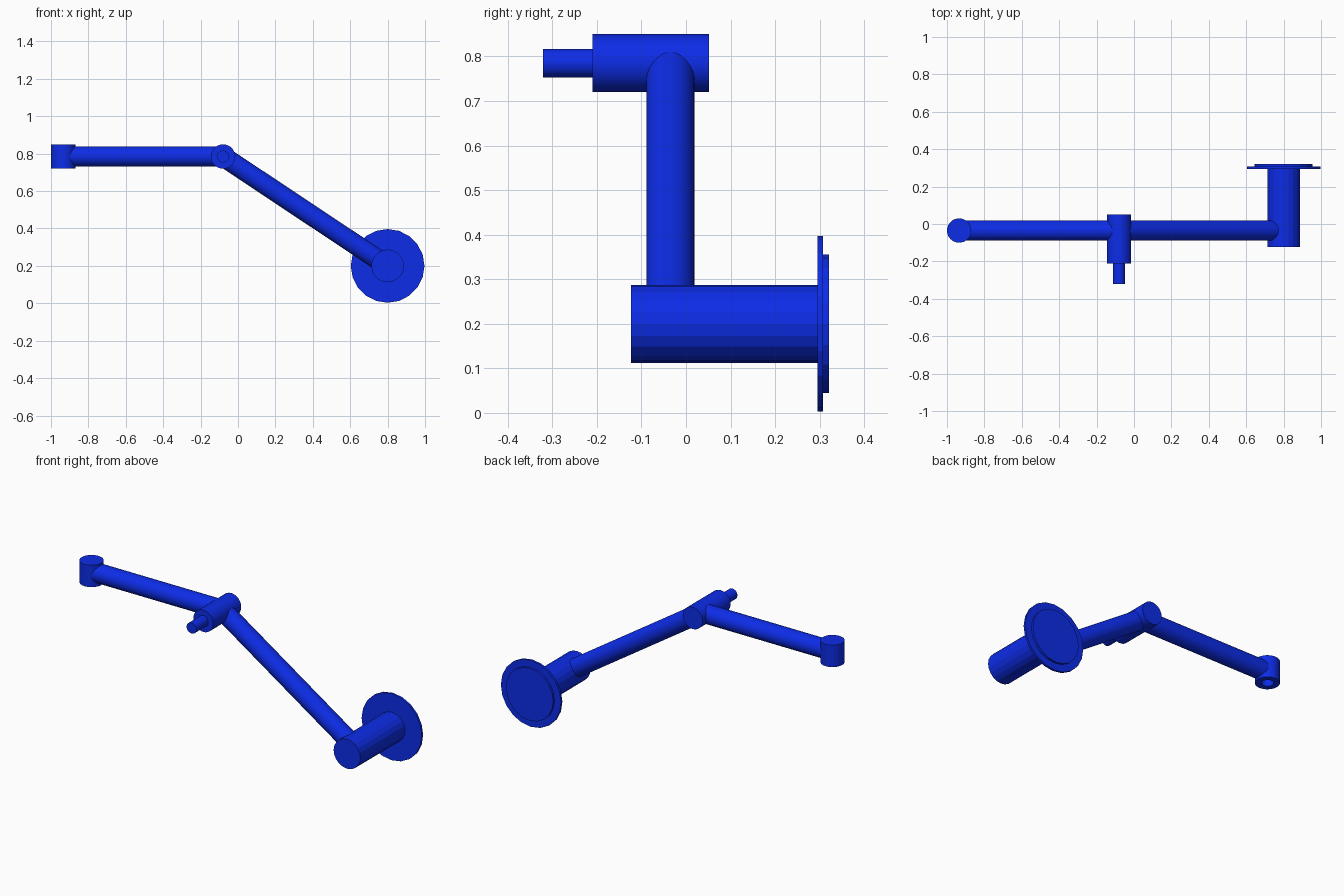
import bpy, bmesh, math
from mathutils import Vector

if "Cube" in bpy.data.objects:
    bpy.data.objects.remove(bpy.data.objects["Cube"])

blue = bpy.data.materials.new("blue_paint")
blue.diffuse_color = (0.004, 0.025, 0.8, 1)
blue.use_nodes = True
blue.node_tree.nodes["Principled BSDF"].inputs["Base Color"].default_value = blue.diffuse_color


def rod(name, start, end, radius, sides, smooth=False):
    """Capped cylinder between two points."""
    a, b = Vector(start), Vector(end)
    axis = b - a
    bpy.ops.mesh.primitive_cylinder_add(
        vertices=sides, radius=radius, depth=axis.length, location=(a + b) / 2,
        rotation=axis.to_track_quat('Z', 'Y').to_euler())
    obj = bpy.context.object
    obj.name = name
    obj.data.materials.append(blue)
    if smooth:
        bpy.ops.object.shade_smooth_by_angle(angle=math.radians(30))
    return obj


ARM_Y = -0.035
HUB_X, HUB_Z = 0.8, 0.2
PIVOT_X, PIVOT_Z = -0.08, 0.785
SOCKET_X = -0.935

# Stacked flange and hub on the right, all along y
for name, y0, y1, r, n in (
        ("rim_flange", 0.295, 0.308, 0.197, 20),
        ("back_plate", 0.305, 0.321, 0.155, 20),
        ("hub", -0.123, 0.297, 0.0875, 20)):
    rod(name, (HUB_X, y0, HUB_Z), (HUB_X, y1, HUB_Z), r, n)

# Elbow pivot with its thinner front pin
rod("elbow_pivot", (PIVOT_X, -0.21, PIVOT_Z), (PIVOT_X, 0.052, PIVOT_Z), 0.065, 32, True)
rod("pivot_pin", (PIVOT_X, -0.321, PIVOT_Z), (PIVOT_X, -0.205, PIVOT_Z), 0.032, 32, True)

# Sloping lower arm and level upper arm
rod("lower_arm", (HUB_X, ARM_Y, HUB_Z), (PIVOT_X, ARM_Y, PIVOT_Z), 0.054, 32, True)
rod("upper_arm", (SOCKET_X + 0.034, ARM_Y, PIVOT_Z), (PIVOT_X, ARM_Y, PIVOT_Z), 0.054, 32, True)

# End socket with a blind hole in its underside
socket = rod("end_socket", (SOCKET_X, ARM_Y, 0.72), (SOCKET_X, ARM_Y, 0.85), 0.065, 32)
bm = bmesh.new()
bm.from_mesh(socket.data)
bottom = min(bm.faces, key=lambda f: f.calc_center_median().z)
bmesh.ops.inset_region(bm, faces=[bottom], thickness=0.033)
result = bmesh.ops.extrude_face_region(bm, geom=[bottom])
bmesh.ops.translate(bm, vec=(0, 0, 0.08),
                    verts=[v for v in result["geom"] if isinstance(v, bmesh.types.BMVert)])
if bottom.is_valid:
    bmesh.ops.delete(bm, geom=[bottom], context='FACES_ONLY')
bmesh.ops.recalc_face_normals(bm, faces=bm.faces)
bm.to_mesh(socket.data)
bm.free()
bpy.ops.object.shade_smooth_by_angle(angle=math.radians(30))
